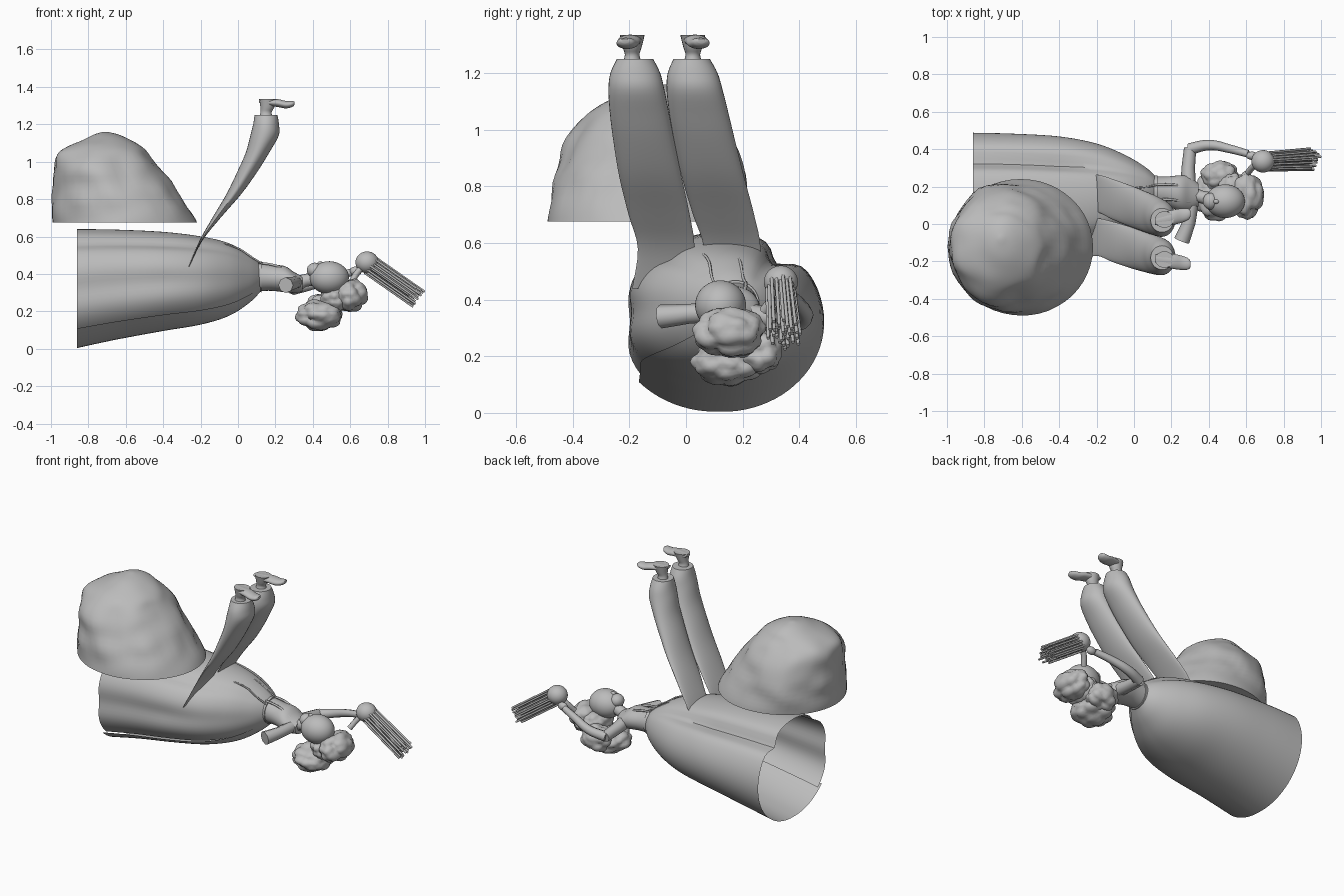
import bpy, bmesh, math, random
from mathutils import Vector, noise

random.seed(4)
if "Cube" in bpy.data.objects:
    bpy.data.objects.remove(bpy.data.objects["Cube"])

grey = bpy.data.materials.new("plain_grey")
grey.use_nodes = True
grey.diffuse_color = (0.5, 0.5, 0.5, 1)
grey.node_tree.nodes["Principled BSDF"].inputs["Base Color"].default_value = (0.5, 0.5, 0.5, 1)


def finish(name, bm, angle=40):
    bmesh.ops.recalc_face_normals(bm, faces=bm.faces)
    mesh = bpy.data.meshes.new(name)
    bm.to_mesh(mesh)
    bm.free()
    mesh.materials.append(grey)
    ob = bpy.data.objects.new(name, mesh)
    bpy.context.collection.objects.link(ob)
    bpy.ops.object.select_all(action="DESELECT")
    ob.select_set(True)
    bpy.context.view_layer.objects.active = ob
    bpy.ops.object.shade_smooth_by_angle(angle=math.radians(angle))


def smooth_rings(rings, steps):
    """Interpolate the given sections with a Catmull-Rom spline."""
    pts, out = [Vector(r) for r in rings], []
    for i in range(len(pts) - 1):
        a, b, c, d = pts[max(i - 1, 0)], pts[i], pts[i + 1], pts[min(i + 2, len(pts) - 1)]
        for s in range(steps):
            t = s / steps
            out.append(b + (c - a) * (t / 2) + (2 * a - 5 * b + 4 * c - d) * (t * t / 2)
                       + (3 * b - a - 3 * c + d) * (t ** 3 / 2))
    return out + [pts[-1]]


def loft(name, rings, axis, seg=32, steps=4, slit=None, wobble=None):
    """Elliptic sections: position along axis, two centres, two radii.
    A slit angle leaves an overlapping sheet whose first edge flares outwards."""
    bm, rows = bmesh.new(), []
    is_open = slit is not None
    count, sweep = (seg + 1, math.tau * 1.015) if is_open else (seg, math.tau)
    for t, ca, cb, ra, rb in smooth_rings(rings, steps):
        row = []
        for i in range(count):
            ang = sweep * i / seg + (slit or 0)
            grow = 1 + (0.5 * max(0, 0.13 - i / seg) if is_open else 0)
            a, b = ca + ra * grow * math.cos(ang), cb + rb * grow * math.sin(ang)
            p = Vector((t, a, b)) if axis == "x" else Vector((a, b, t))
            row.append(bm.verts.new(wobble(p, ang, t) if wobble else p))
        rows.append(row)
    for low, high in zip(rows, rows[1:]):
        for i in range(seg):
            j = (i + 1) % count
            bm.faces.new((low[i], low[j], high[j], high[i]))
    if not is_open:
        bm.faces.new(rows[0])
        bm.faces.new(rows[-1])
    finish(name, bm)


def tube(name, points, radii, sides=12, smooth=True):
    """A round limb or cord through the points."""
    curve = bpy.data.curves.new(name, "CURVE")
    curve.dimensions = "3D"
    curve.bevel_depth = 1
    curve.bevel_resolution = sides // 4 - 1
    curve.use_fill_caps = True
    curve.resolution_u = 6
    spline = curve.splines.new("BEZIER" if smooth else "POLY")
    store = spline.bezier_points if smooth else spline.points
    store.add(len(points) - 1)
    for p, co, r in zip(store, points, radii):
        p.co = co if smooth else (*co, 1)
        p.radius = r
        if smooth:
            p.handle_left_type = p.handle_right_type = "AUTO"
    curve.materials.append(grey)
    ob = bpy.data.objects.new(name, curve)
    bpy.context.collection.objects.link(ob)


def blob(name, centre, size, bump=0.0):
    """Ellipsoid, puffed into curls when bump is given."""
    bm = bmesh.new()
    bmesh.ops.create_icosphere(bm, subdivisions=4, radius=1)
    for v in bm.verts:
        d = v.co.normalized()
        puff = 1 + bump * (0.5 - noise.voronoi(d * 1.7 + Vector(centre) * 9)[0][0] ** 2 * 1.6)
        v.co = [c + s * k * puff for c, s, k in zip(centre, size, d)]
    finish(name, bm, 70)


# Boulder with a flat underside
def rough(p, ang, t):
    n = noise.noise(p * 4) * 0.03 + noise.noise(p * 9) * 0.018
    fade = min(1, 0.1 + (t - 0.675) * 8, 0.1 + (1.16 - t) * 8)
    return p + Vector((math.cos(ang), math.sin(ang), 0)) * n * fade


loft("boulder", [(0.675, -0.605, -0.125, 0.385, 0.365), (0.76, -0.632, -0.125, 0.365, 0.355),
                 (0.87, -0.67, -0.122, 0.332, 0.33), (0.97, -0.702, -0.125, 0.288, 0.295),
                 (1.04, -0.722, -0.12, 0.245, 0.24), (1.08, -0.72, -0.115, 0.2, 0.195),
                 (1.115, -0.705, -0.1, 0.13, 0.145), (1.145, -0.705, -0.09, 0.065, 0.08),
                 (1.16, -0.71, -0.08, 0.01, 0.01)],
     "z", seg=48, wobble=rough)


# Skirt: open wrapped sheet with long dents that deepen towards the hem
def folds(p, ang, t):
    depth = 0
    for at, width, amount in ((51, 9, 0.055), (180, 16, 0.03), (129, 8, 0.02)):
        off = (math.degrees(ang) - at + 180) % 360 - 180
        depth += amount * math.exp(-(off / width) ** 2)
    fade = min(1, max(0, 0.1 - t) / 0.5)
    return p - Vector((0, math.cos(ang), math.sin(ang))) * depth * fade


loft("skirt", [(-0.86, 0.13, 0.322, 0.358, 0.318), (-0.65, 0.13, 0.343, 0.353, 0.294),
               (-0.4, 0.125, 0.36, 0.343, 0.265), (-0.2, 0.13, 0.365, 0.30, 0.236),
               (-0.05, 0.145, 0.37, 0.225, 0.195), (0.06, 0.165, 0.375, 0.14, 0.13),
               (0.12, 0.175, 0.38, 0.075, 0.075)],
     "x", seg=80, steps=5, slit=math.radians(219), wobble=folds)

# Raised trouser legs, flattened to an edge at the lower end, with shoes
for side, shift, lean, toe in (("right", 0, 0, -0.025), ("left", 0.2, 0.04, 0.03)):
    rings = [(0.44, -0.262, -0.09, 0.003, 0.1), (0.58, -0.197, -0.07, 0.008, 0.10),
             (0.7, -0.115, -0.095, 0.022, 0.108), (0.83, -0.02, -0.125, 0.04, 0.11),
             (0.95, 0.052, -0.147, 0.054, 0.108), (1.05, 0.105, -0.163, 0.063, 0.105),
             (1.14, 0.142, -0.175, 0.076, 0.099), (1.2, 0.15, -0.179, 0.069, 0.088),
             (1.25, 0.15, -0.18, 0.061, 0.064)]
    moved = [(z, x, y + shift + lean * (1.25 - z) / 0.8, a, b) for z, x, y, a, b in rings]
    loft(side + "_trouser_leg", moved, "z")
    y = -0.19 + shift * 1.07
    loft(side + "_ankle", [(1.24, 0.15, y, 0.034, 0.032), (1.265, 0.15, y, 0.03, 0.026),
                           (1.29, 0.157, y, 0.037, 0.033), (1.334, 0.163, y, 0.05, 0.044)], "z", seg=20)
    sole = [(0.112, 1.326, 0.02, 0.009), (0.15, 1.318, 0.036, 0.017), (0.21, 1.314, 0.04, 0.021),
            (0.255, 1.305, 0.038, 0.02), (0.29, 1.309, 0.03, 0.016), (0.303, 1.313, 0.014, 0.008)]
    loft(side + "_shoe", [(x, y + toe * (x - 0.15) / 0.15, z, w, h) for x, z, w, h in sole], "x", seg=20)

# Bodice, waistband and neck
loft("bodice", [(0.11, 0.175, 0.385, 0.078, 0.077), (0.18, 0.172, 0.38, 0.082, 0.07),
                (0.25, 0.165, 0.372, 0.095, 0.07), (0.3, 0.16, 0.355, 0.092, 0.055),
                (0.345, 0.155, 0.345, 0.06, 0.042)], "x")
loft("waistband", [(0.105, 0.175, 0.385, 0.083, 0.082), (0.125, 0.175, 0.385, 0.084, 0.083)],
     "x", steps=1)
tube("neck", [(0.32, 0.155, 0.35), (0.36, 0.145, 0.365), (0.43, 0.13, 0.375)], [0.04, 0.034, 0.036])
for y in (0.13, 0.21):
    tube("bodice_strap", [(0.11, y, 0.46), (0.2, y, 0.445), (0.28, y - 0.01, 0.41), (0.33, y - 0.01, 0.37)],
         [0.007] * 4, 8)
for y in (0.08, 0.19):
    tube("loose_ribbon", [(-0.12, y - 0.03, 0.567), (0.0, y, 0.537), (0.08, y + 0.01, 0.485), (0.13, y + 0.02, 0.455)],
         [0.005] * 4, 8)

# Short right sleeve and long bent left arm
tube("right_sleeve", [(0.31, 0.1, 0.355), (0.295, 0.01, 0.35), (0.255, -0.09, 0.34)],
     [0.034, 0.035, 0.042], 12, False)
tube("left_upper_arm", [(0.29, 0.2, 0.35), (0.29, 0.3, 0.335), (0.3, 0.405, 0.32)],
     [0.042, 0.036, 0.033], 12, False)
tube("left_forearm", [(0.295, 0.4, 0.32), (0.4, 0.422, 0.345), (0.52, 0.4, 0.385), (0.61, 0.375, 0.41)],
     [0.032, 0.028, 0.023, 0.02])
blob("left_hand", (0.63, 0.365, 0.415), (0.032, 0.022, 0.025))

# Head with chin and nose
blob("head", (0.488, 0.122, 0.38), (0.105, 0.09, 0.088))
blob("chin", (0.41, 0.122, 0.42), (0.042, 0.045, 0.04))
blob("nose", (0.44, 0.12, 0.456), (0.016, 0.012, 0.012))

# Curled hair gathered in puffs
for name, centre, size in (("crown_hair", (0.6, 0.155, 0.285), (0.088, 0.122, 0.085)),
                           ("back_hair", (0.435, 0.15, 0.18), (0.12, 0.125, 0.08)),
                           ("side_hair", (0.46, 0.255, 0.215), (0.1, 0.08, 0.08)),
                           ("nape_hair", (0.52, 0.165, 0.27), (0.08, 0.11, 0.075))):
    blob(name, centre, size, 0.22)

# Tassel: handle, ball and strands
tube("tassel_handle", [(0.61, 0.275, 0.36), (0.64, 0.31, 0.41), (0.69, 0.335, 0.46)], [0.017] * 3)
blob("tassel_ball", (0.69, 0.335, 0.462), (0.062, 0.06, 0.058))
for i in range(40):
    ang, r = i * 2.4, 0.055 * math.sqrt((i + 0.5) / 40)
    u, v = r * math.cos(ang), r * math.sin(ang)
    start = Vector((0.708 + 0.6 * v, 0.335 + 0.9 * u, 0.448 + 0.8 * v))
    end = start + Vector((0.265, 0.015 + 0.2 * u, -0.185)) * random.uniform(0.78, 1.0)
    tube("tassel_strand", [start, end], [0.0065, 0.0065], 8, False)
